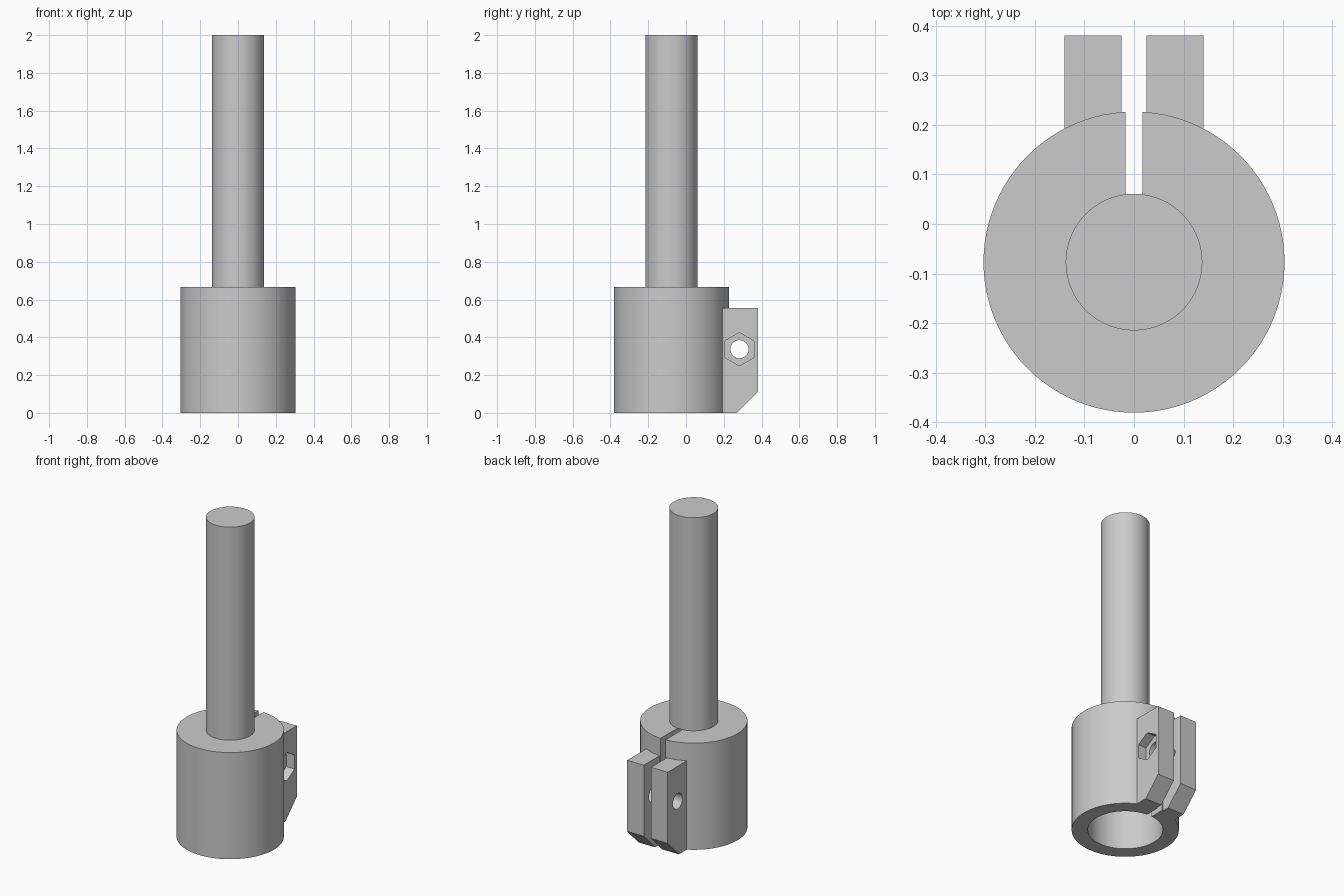
import bpy, bmesh, math
from mathutils import Matrix

if "Cube" in bpy.data.objects:
    bpy.data.objects.remove(bpy.data.objects["Cube"])

AXIS_Y = -0.077          # centre line of rod and collar
COLLAR_H = 0.667
BOLT_Y, BOLT_Z = 0.283, 0.337

steel = bpy.data.materials.new("grey_steel")
steel.diffuse_color = (0.6, 0.6, 0.6, 1)
steel.use_nodes = True
steel.node_tree.nodes["Principled BSDF"].inputs["Base Color"].default_value = steel.diffuse_color


def finish(bm, name):
    bmesh.ops.recalc_face_normals(bm, faces=bm.faces)
    mesh = bpy.data.meshes.new(name)
    bm.to_mesh(mesh)
    bm.free()
    mesh.materials.append(steel)
    ob = bpy.data.objects.new(name, mesh)
    bpy.context.collection.objects.link(ob)
    return ob


def cylinder(name, r, z0, z1, sides=96):
    bm = bmesh.new()
    bmesh.ops.create_cone(bm, cap_ends=True, segments=sides, radius1=r, radius2=r, depth=z1 - z0,
                          matrix=Matrix.Translation((0, AXIS_Y, (z0 + z1) / 2)))
    return finish(bm, name)


def cross_cylinder(name, r, x0, x1, sides):
    """Prism along x through the bolt centre, with a corner pointing up."""
    bm = bmesh.new()
    bmesh.ops.create_cone(bm, cap_ends=True, segments=sides, radius1=r, radius2=r, depth=x1 - x0)
    top = max(bm.verts, key=lambda v: v.co.y).co
    turn = math.pi / 2 - math.atan2(top.y, top.x)
    place = Matrix.Translation(((x0 + x1) / 2, BOLT_Y, BOLT_Z))
    # local y becomes world z, local z becomes world x
    axes = Matrix(((0, 0, 1, 0), (1, 0, 0, 0), (0, 1, 0, 0), (0, 0, 0, 1)))
    bm.transform(place @ axes @ Matrix.Rotation(turn, 4, 'Z'))
    return finish(bm, name)


def side_profile(name, x0, x1, yz):
    """Extrude a y-z outline from x0 to x1."""
    bm = bmesh.new()
    face = bm.faces.new([bm.verts.new((x0, y, z)) for y, z in yz])
    ext = bmesh.ops.extrude_face_region(bm, geom=[face])
    bmesh.ops.translate(bm, vec=(x1 - x0, 0, 0),
                        verts=[v for v in ext["geom"] if isinstance(v, bmesh.types.BMVert)])
    return finish(bm, name)


def combine(ob, other, operation):
    mod = ob.modifiers.new(operation.lower(), 'BOOLEAN')
    mod.operation, mod.object, mod.solver = operation, other, 'EXACT'
    deps = bpy.context.evaluated_depsgraph_get()
    deps.update()
    mesh = bpy.data.meshes.new_from_object(ob.evaluated_get(deps))
    ob.modifiers.clear()
    ob.data = mesh
    bpy.data.objects.remove(other, do_unlink=True)


# Collar with blind bore from below and a slot at the back
collar = cylinder("clamp_collar", 0.304, 0, COLLAR_H)
combine(collar, cylinder("bore", 0.213, -0.1, 0.556), 'DIFFERENCE')
combine(collar, side_profile("slot", -0.017, 0.017,
                             [(0, -0.1), (0.5, -0.1), (0.5, 0.8), (0, 0.8)]), 'DIFFERENCE')

# Pair of clamping ears with chamfered lower corners
ear = [(0.16, 0), (0.27, 0), (0.381, 0.111), (0.381, 0.556), (0.16, 0.556)]
for s in (-1, 1):
    combine(collar, side_profile("ear", s * 0.025, s * 0.14, ear), 'UNION')

# Bolt hole through both ears and hexagonal nut pocket on the right ear
combine(collar, cross_cylinder("bolt_hole", 0.048, -0.3, 0.3, 48), 'DIFFERENCE')
combine(collar, cross_cylinder("nut_pocket", 0.088, 0.083, 0.3, 6), 'DIFFERENCE')

# Rod standing on the collar
rod = cylinder("rod", 0.138, COLLAR_H, 2.0)

for ob in (collar, rod):
    bpy.ops.object.select_all(action='DESELECT')
    ob.select_set(True)
    bpy.context.view_layer.objects.active = ob
    bpy.ops.object.shade_smooth_by_angle(angle=math.radians(30))
